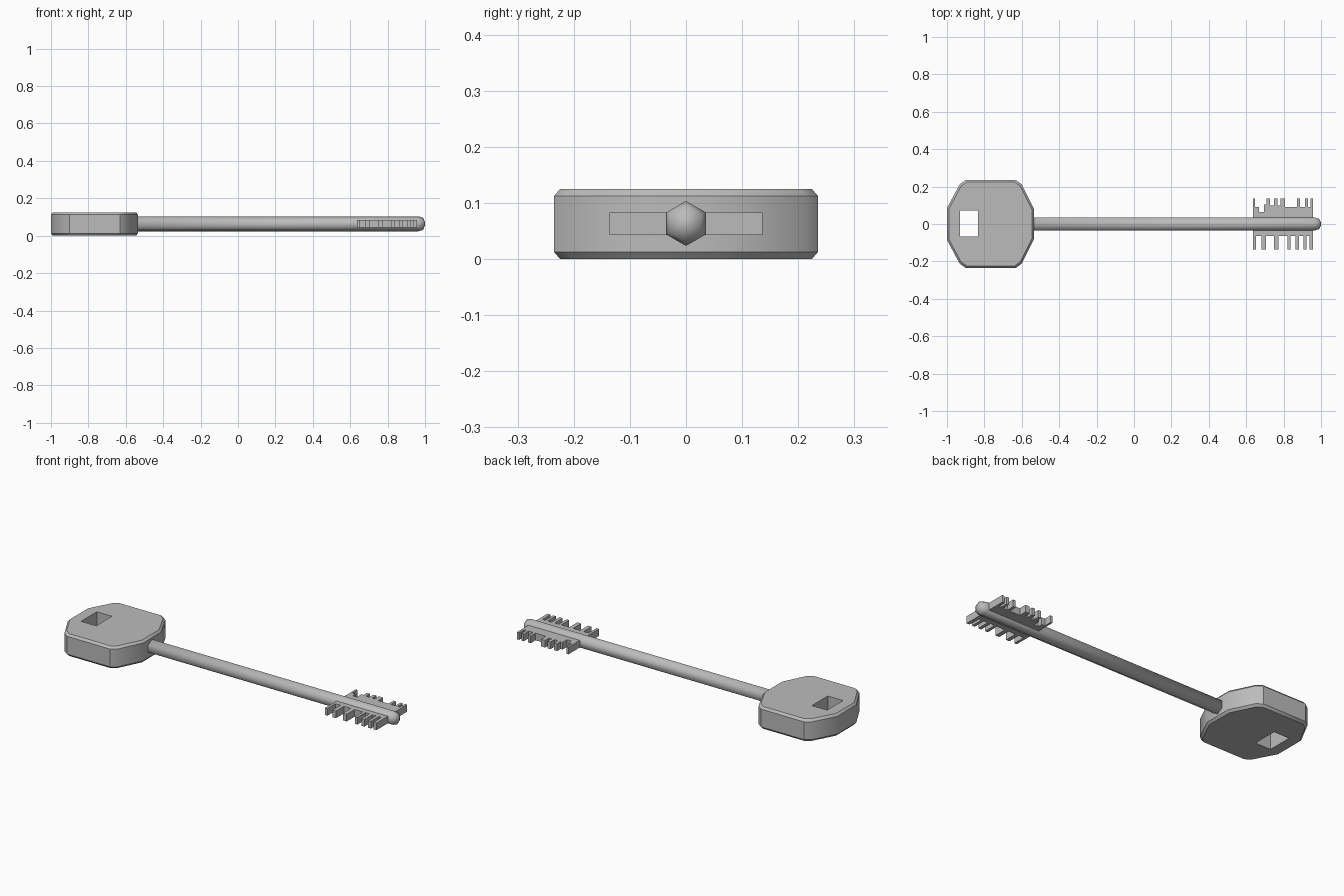
import bpy
import bmesh
from math import cos, sin, pi

cube = bpy.data.objects.get("Cube")
if cube:
    bpy.data.objects.remove(cube)

steel = bpy.data.materials.new("grey steel")
steel.use_nodes = True
GREY = (0.5, 0.5, 0.5, 1)
steel.diffuse_color = GREY
steel.node_tree.nodes["Principled BSDF"].inputs["Base Color"].default_value = GREY

AXIS_Z = 0.0635


def loft(name, rings, smooth=False):
    """Skin a series of equal-length rings and cap both ends."""
    bm = bmesh.new()
    loops = [[bm.verts.new(p) for p in ring] for ring in rings]
    n = len(loops[0])
    for a, b in zip(loops, loops[1:]):
        for i in range(n):
            j = (i + 1) % n
            bm.faces.new((a[i], a[j], b[j], b[i]))
    bm.faces.new(loops[0][::-1])
    bm.faces.new(loops[-1])
    bmesh.ops.recalc_face_normals(bm, faces=bm.faces)
    for f in bm.faces:
        f.smooth = smooth
    mesh = bpy.data.meshes.new(name)
    bm.to_mesh(mesh)
    bm.free()
    mesh.materials.append(steel)
    obj = bpy.data.objects.new(name, mesh)
    bpy.context.collection.objects.link(obj)
    return obj


def slab(name, outline, z0, z1):
    return loft(name, [[(x, y, z) for x, y in outline] for z in (z0, z1)])


# Key head: chamfered polygon plate
half = [(-0.535, 0.08), (-0.6, 0.212), (-0.632, 0.235),
        (-0.9, 0.235), (-0.932, 0.212), (-1.0, 0.085)]
outline = half + [(x, -y) for x, y in reversed(half)]
CX = -0.7675
head = loft("key_head", [
    [(CX + (x - CX) * s, y * s, z) for x, y in outline]
    for z, s in ((0, 0.955), (0.0125, 1), (0.1125, 1), (0.125, 0.955))])

# Rectangular ring hole through the head
cutter = slab("hole_cutter", [(-0.93, -0.068), (-0.835, -0.068),
                              (-0.835, 0.073), (-0.93, 0.073)], -0.1, 0.3)
cutter.hide_render = True
cut = head.modifiers.new("hole", "BOOLEAN")
cut.object = cutter
cut.operation = "DIFFERENCE"
cut.solver = "EXACT"
bpy.context.view_layer.objects.active = head
head.select_set(True)
bpy.ops.object.modifier_apply(modifier=cut.name)
bpy.data.objects.remove(cutter)
bpy.ops.object.shade_smooth_by_angle(angle=0.5)

# Hexagonal shaft with a rounded tip
loft("shaft", [
    [(x, r * sin(k * pi / 3), AXIS_Z + r * cos(k * pi / 3)) for k in range(6)]
    for x, r in ((-0.56, 0.04), (0.965, 0.04), (0.99, 0.032), (1.0, 0.008))],
    smooth=True)


# Toothed bits: each step is (end x, height), starting at the inner end
def bit(name, steps, side):
    pts = [(0.637, 0)]
    x = 0.637
    for end, h in steps:
        pts += [(x, side * h), (end, side * h)]
        x = end
    pts.append((x, 0))
    slab(name, pts, 0.043, 0.083)


TALL, MID, LOW = 0.136, 0.092, 0.065
bit("left_bit", [(0.648, TALL), (0.668, MID), (0.695, LOW), (0.708, 0.105),
                 (0.727, TALL), (0.748, 0.1), (0.766, TALL), (0.782, 0.1),
                 (0.808, TALL), (0.828, MID), (0.872, MID), (0.888, TALL),
                 (0.915, MID), (0.93, TALL), (0.943, MID), (0.957, TALL)], 1)
bit("right_bit", [(0.652, TALL), (0.683, LOW), (0.705, TALL), (0.748, LOW),
                  (0.772, TALL), (0.822, LOW), (0.838, TALL), (0.863, LOW),
                  (0.882, TALL), (0.905, LOW), (0.922, TALL), (0.938, LOW),
                  (0.957, TALL)], -1)
